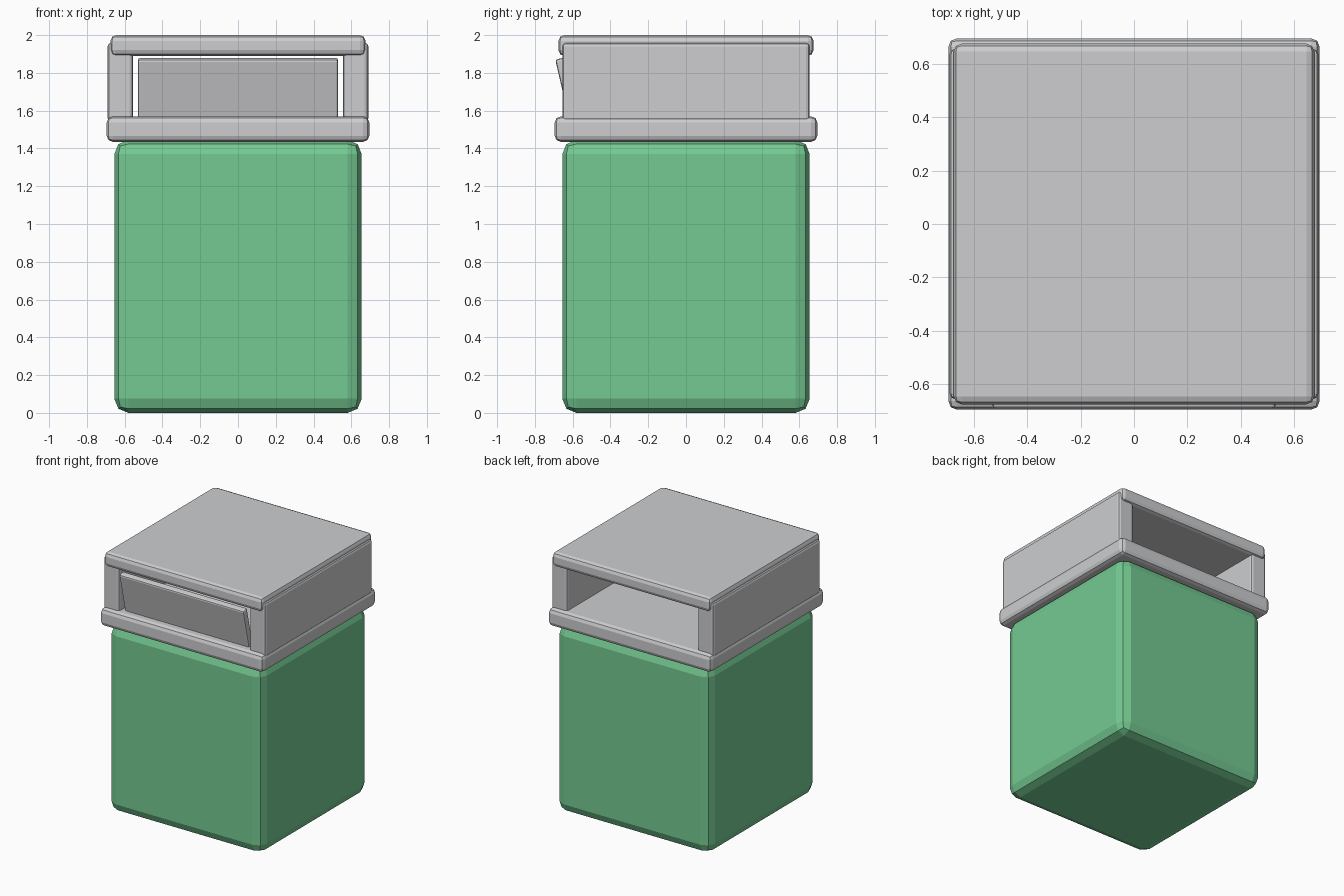
import bpy
import math

cube = bpy.data.objects.get("Cube")
if cube:
    bpy.data.objects.remove(cube, do_unlink=True)


def material(name, rgb):
    mat = bpy.data.materials.new(name)
    mat.use_nodes = True
    colour = (*rgb, 1)
    mat.diffuse_color = colour
    mat.node_tree.nodes["Principled BSDF"].inputs["Base Color"].default_value = colour
    return mat


green = material("bin green", (0.175, 0.59, 0.285))
grey = material("light grey", (0.61, 0.615, 0.63))


def box(name, low, high, bevel, mat, tilt=0):
    """Bevelled box between two corners, optionally tilted about x."""
    centre = [(a + b) / 2 for a, b in zip(low, high)]
    bpy.ops.mesh.primitive_cube_add(size=1, location=centre)
    ob = bpy.context.object
    ob.name = name
    ob.scale = [b - a for a, b in zip(low, high)]
    bpy.ops.object.transform_apply(location=False, rotation=False, scale=True)
    ob.rotation_euler.x = tilt
    mod = ob.modifiers.new("rounded edges", "BEVEL")
    mod.width = bevel
    mod.segments = 2
    ob.data.materials.append(mat)
    return ob


# Container body and the rim around its top
box("bin_body", (-0.655, -0.655, 0), (0.655, 0.655, 1.445), 0.075, green)
box("rim", (-0.695, -0.695, 1.435), (0.695, 0.695, 1.57), 0.032, grey)

# Side walls of the hood, open at front and back
for side, sign in (("left", 1), ("right", -1)):
    xs = sorted((sign * 0.555, sign * 0.69))
    box(side + "_wall", (xs[0], -0.655, 1.54), (xs[1], 0.655, 1.96), 0.02, grey)

# Lid
box("lid", (-0.675, -0.675, 1.89), (0.675, 0.675, 2.0), 0.03, grey)

# Front flap, its top edge leaning forward
box("flap", (-0.53, -0.655, 1.545), (0.53, -0.605, 1.88), 0.012, grey,
    tilt=math.radians(13))
